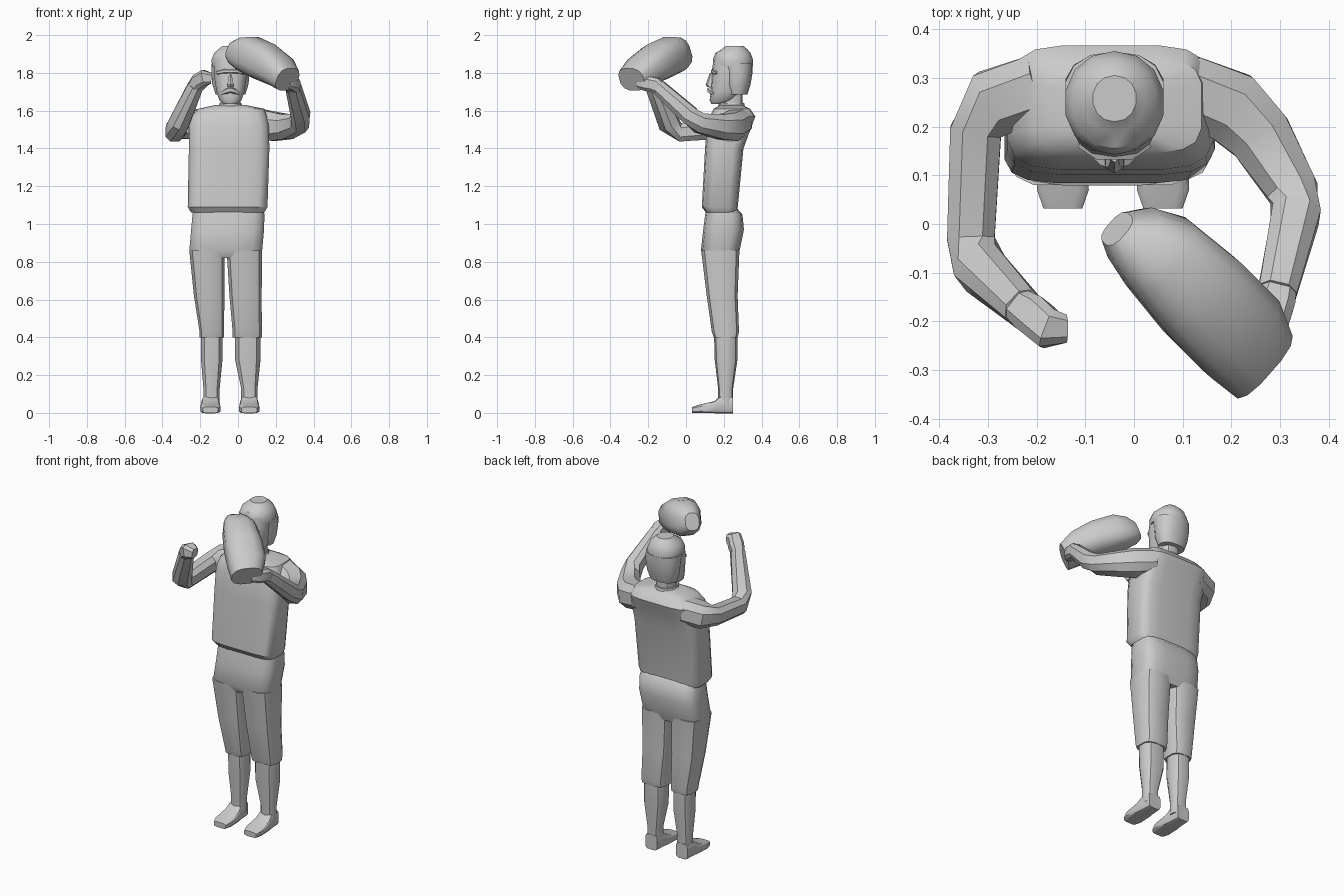
import bpy, bmesh
from math import cos, sin, tau, radians
from mathutils import Vector as V


def section(c, u, v, n=10, power=1.0):
    """Closed superellipse outline around c, spanned by half-axes u and v."""
    pts = []
    for i in range(n):
        a = tau * (i + 0.5) / n
        s, t = cos(a), sin(a)
        s = abs(s) ** power * (1 if s > 0 else -1)
        t = abs(t) ** power * (1 if t > 0 else -1)
        pts.append(V(c) + V(u) * s + V(v) * t)
    return pts


def loft(name, rings):
    bm = bmesh.new()
    rows = [[bm.verts.new(p) for p in r] for r in rings]
    n = len(rows[0])
    for a, b in zip(rows, rows[1:]):
        for i in range(n):
            j = (i + 1) % n
            bm.faces.new((a[i], a[j], b[j], b[i]))
    bm.faces.new(rows[0][::-1])
    bm.faces.new(rows[-1])
    bmesh.ops.recalc_face_normals(bm, faces=bm.faces)
    me = bpy.data.meshes.new(name)
    bm.to_mesh(me)
    bm.free()
    ob = bpy.data.objects.new(name, me)
    bpy.context.collection.objects.link(ob)
    return ob


def stack(name, levels, n=12, power=0.6):
    """Horizontal sections given as (z, x0, x1, y0, y1)."""
    return loft(name, [section(((a + b) / 2, (c + d) / 2, z), ((b - a) / 2, 0, 0),
                               (0, (d - c) / 2, 0), n, power) for z, a, b, c, d in levels])


def tube(name, path, n=8, power=0.8):
    """Limb along points given as (x, y, z, radius)."""
    pts = [V(p[:3]) for p in path]
    rings = []
    for i, p in enumerate(pts):
        d = (pts[min(i + 1, len(pts) - 1)] - pts[max(i - 1, 0)]).normalized()
        u = d.cross(V((0, 0, 1))).normalized()
        r = path[i][3]
        rings.append(section(p, u * r, u.cross(d) * r, n, power))
    return loft(name, rings)


# Tunic
stack("tunic", [(1.06, -0.25, 0.14, 0.105, 0.27), (1.09, -0.268, 0.158, 0.083, 0.275),
                (1.40, -0.262, 0.168, 0.10, 0.305), (1.52, -0.262, 0.165, 0.11, 0.35),
                (1.57, -0.25, 0.155, 0.125, 0.368), (1.61, -0.21, 0.14, 0.145, 0.34),
                (1.63, -0.12, 0.04, 0.18, 0.30)], 16, 0.45)
stack("collar", [(1.58, -0.12, 0.04, 0.17, 0.32), (1.64, -0.10, 0.02, 0.17, 0.31)], 12, 0.9)

# Breeches
stack("breeches_hips", [(0.82, -0.25, 0.12, 0.10, 0.27), (0.86, -0.26, 0.13, 0.078, 0.285),
                        (0.97, -0.25, 0.14, 0.09, 0.308), (1.05, -0.243, 0.142, 0.10, 0.30),
                        (1.09, -0.235, 0.135, 0.11, 0.265)], 16, 0.55)
for side, thigh, mid, knee, shin, ankle, foot in (
        ("left", (-0.26, -0.068), (-0.235, -0.07), (-0.205, -0.073),
         (-0.198, -0.08), (-0.185, -0.095), (-0.20, -0.092)),
        ("right", (-0.062, 0.13), (-0.047, 0.127), (-0.03, 0.128),
         (-0.018, 0.122), (0.015, 0.105), (0.005, 0.114))):
    stack(side + "_breeches_leg", [(0.40, *knee, 0.145, 0.275), (0.43, *knee, 0.135, 0.282),
                                   (0.62, *mid, 0.108, 0.275), (0.86, *thigh, 0.078, 0.285)])
    # Stocking and shoe
    stack(side + "_stocking", [(0.04, *ankle, 0.17, 0.25), (0.13, *ankle, 0.17, 0.25),
                               (0.28, *shin, 0.152, 0.272), (0.43, *shin, 0.148, 0.272)], 10, 0.8)
    cx, w = sum(foot) / 2, (foot[1] - foot[0]) / 2
    loft(side + "_shoe", [section((cx, y, h / 2), (w * k, 0, 0), (0, 0, h / 2 * 1.08), 12, 0.45)
                          for y, h, k in ((0.032, 0.03, 0.75), (0.07, 0.042, 1.0),
                                          (0.15, 0.06, 0.95), (0.18, 0.085, 0.85),
                                          (0.25, 0.085, 0.75))])

# Arms and hands
tube("left_arm", [(-0.19, 0.28, 1.54, 0.075), (-0.285, 0.25, 1.52, 0.075),
                  (-0.325, 0.19, 1.505, 0.056), (-0.335, -0.03, 1.485, 0.052),
                  (-0.315, -0.09, 1.53, 0.056), (-0.225, -0.175, 1.73, 0.042)])
tube("left_hand", [(-0.24, -0.165, 1.71, 0.034), (-0.205, -0.19, 1.755, 0.043),
                   (-0.175, -0.215, 1.775, 0.043), (-0.14, -0.215, 1.77, 0.03)], 8, 0.6)
tube("right_arm", [(0.10, 0.28, 1.54, 0.075), (0.20, 0.24, 1.515, 0.08),
                   (0.26, 0.18, 1.515, 0.07), (0.325, 0.07, 1.535, 0.056),
                   (0.332, 0.02, 1.575, 0.053), (0.293, -0.145, 1.725, 0.042)])
tube("right_hand", [(0.30, -0.12, 1.70, 0.034), (0.29, -0.16, 1.735, 0.042),
                    (0.275, -0.21, 1.745, 0.042), (0.255, -0.25, 1.745, 0.026)], 8, 0.6)

# Head
stack("neck", [(1.58, -0.095, 0.015, 0.19, 0.30), (1.70, -0.095, 0.015, 0.19, 0.30)], 10, 0.9)
stack("face", [(1.635, -0.075, -0.005, 0.135, 0.20), (1.655, -0.10, 0.02, 0.125, 0.26),
               (1.70, -0.115, 0.035, 0.13, 0.30), (1.76, -0.125, 0.045, 0.135, 0.31),
               (1.82, -0.13, 0.05, 0.138, 0.32), (1.88, -0.125, 0.045, 0.148, 0.31)], 14, 0.8)
loft("nose", [section((-0.04, y, z), (w, 0, 0), (0, d, 0), 6) for z, y, w, d in (
    (1.725, 0.13, 0.022, 0.018), (1.738, 0.125, 0.021, 0.021),
    (1.765, 0.13, 0.012, 0.017), (1.80, 0.137, 0.009, 0.01))])
tube("moustache", [(-0.085, 0.15, 1.69, 0.010), (-0.06, 0.131, 1.703, 0.015),
                   (-0.04, 0.126, 1.71, 0.015), (-0.02, 0.131, 1.703, 0.015),
                   (0.005, 0.15, 1.69, 0.010)], 6)
tube("brow", [(-0.11, 0.165, 1.80, 0.010), (-0.075, 0.143, 1.808, 0.012),
              (-0.005, 0.143, 1.808, 0.012), (0.03, 0.165, 1.80, 0.010)], 6)

# Hair: bowl around the back and sides, with a raised crown
stack("hair_back", [(1.685, -0.12, 0.04, 0.22, 0.325), (1.74, -0.138, 0.058, 0.205, 0.342),
                    (1.80, -0.143, 0.063, 0.20, 0.352), (1.85, -0.143, 0.063, 0.18, 0.354)], 14, 0.85)
stack("hair_top", [(1.835, -0.14, 0.06, 0.148, 0.353), (1.87, -0.143, 0.063, 0.142, 0.355),
                   (1.905, -0.128, 0.048, 0.155, 0.342), (1.925, -0.105, 0.025, 0.19, 0.325),
                   (1.942, -0.085, 0.005, 0.21, 0.305)], 14, 0.95)

# Hat held up in the right hand, lofted along its slanting length
across, rise = V((0.66, 0.75, 0)), V((0.30, -0.26, 0.91))
loft("held_hat", [section(c, across * w, rise * h, 12, 0.75) for c, w, h in (
    ((-0.035, -0.01, 1.922), 0.04, 0.05), ((0.00, -0.025, 1.915), 0.07, 0.08),
    ((0.055, -0.065, 1.90), 0.095, 0.102), ((0.14, -0.15, 1.86), 0.108, 0.102),
    ((0.22, -0.23, 1.81), 0.108, 0.085), ((0.262, -0.288, 1.765), 0.088, 0.066))])

bpy.ops.object.select_all(action='SELECT')
bpy.context.view_layer.objects.active = bpy.data.objects["tunic"]
bpy.ops.object.shade_smooth_by_angle(angle=radians(38))
